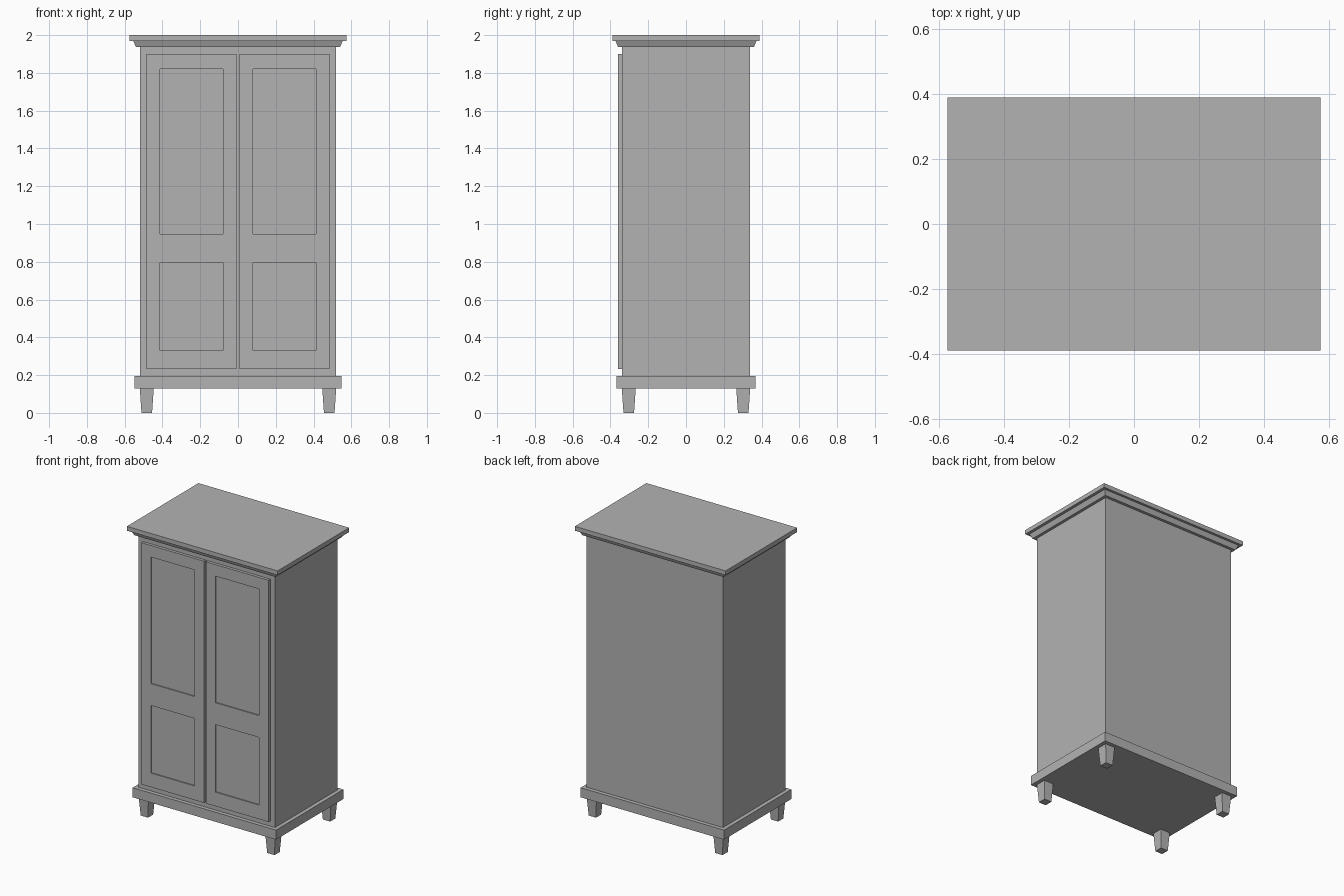
import bpy
import bmesh
from mathutils import Vector

if "Cube" in bpy.data.objects:
    bpy.data.objects.remove(bpy.data.objects["Cube"], do_unlink=True)

paint = bpy.data.materials.new("plain grey")
paint.use_nodes = True
GREY = (0.45, 0.45, 0.45, 1)
paint.diffuse_color = GREY
paint.node_tree.nodes["Principled BSDF"].inputs["Base Color"].default_value = GREY


def finish(name, bm):
    bmesh.ops.recalc_face_normals(bm, faces=bm.faces)
    mesh = bpy.data.meshes.new(name)
    bm.to_mesh(mesh)
    bm.free()
    mesh.materials.append(paint)
    obj = bpy.data.objects.new(name, mesh)
    bpy.context.collection.objects.link(obj)
    return obj


def block(name, lower, upper, z0, z1, cx=0, cy=0):
    """Box from half sizes at its bottom and top, so it can taper."""
    bm = bmesh.new()
    bmesh.ops.create_cube(bm, size=2)
    for v in bm.verts:
        hx, hy = upper if v.co.z > 0 else lower
        v.co = (cx + v.co.x * hx, cy + v.co.y * hy, z1 if v.co.z > 0 else z0)
    return finish(name, bm)


# Carcass, plinth and cornice
block("carcass", (0.52, 0.34), (0.52, 0.34), 0.19, 1.95)
block("plinth", (0.547, 0.367), (0.547, 0.367), 0.13, 0.196)
block("cornice_moulding", (0.54, 0.36), (0.555, 0.373), 1.937, 1.97)
block("top_board", (0.575, 0.39), (0.575, 0.39), 1.97, 2.0)

# Tapered feet
for side, sx in (("left", 1), ("right", -1)):
    for end, sy in (("front", -1), ("back", 1)):
        block(f"{end}_{side}_foot", (0.028, 0.028), (0.037, 0.037),
              0, 0.13, sx * 0.483, sy * 0.303)


def door(name, sx):
    """Door slab with two shallow sunken panels."""
    xs = (0.008, 0.08, 0.413, 0.485)
    zs = (0.233, 0.33, 0.796, 0.947, 1.82, 1.9)
    front, back, sunk = -0.36, -0.338, 0.008
    bm = bmesh.new()
    grid = [[bm.verts.new((sx * x, front, z)) for z in zs] for x in xs]
    panels, faces = [], []
    for i in range(len(xs) - 1):
        for j in range(len(zs) - 1):
            f = bm.faces.new((grid[i][j], grid[i + 1][j],
                              grid[i + 1][j + 1], grid[i][j + 1]))
            faces.append(f)
            if i == 1 and j in (1, 3):
                panels.append(f)
    # Close the slab behind the front grid
    rim = [e for e in bm.edges if e.is_boundary]
    new = bmesh.ops.extrude_edge_only(bm, edges=rim)["geom"]
    for v in new:
        if isinstance(v, bmesh.types.BMVert):
            v.co.y = back
    bmesh.ops.holes_fill(bm, edges=[e for e in bm.edges if e.is_boundary])
    # Sink the panels
    for f in panels:
        ring = bmesh.ops.extrude_discrete_faces(bm, faces=[f])["faces"]
        bmesh.ops.translate(bm, verts=ring[0].verts, vec=Vector((0, sunk, 0)))
    return finish(name, bm)


door("left_door", 1)
door("right_door", -1)
